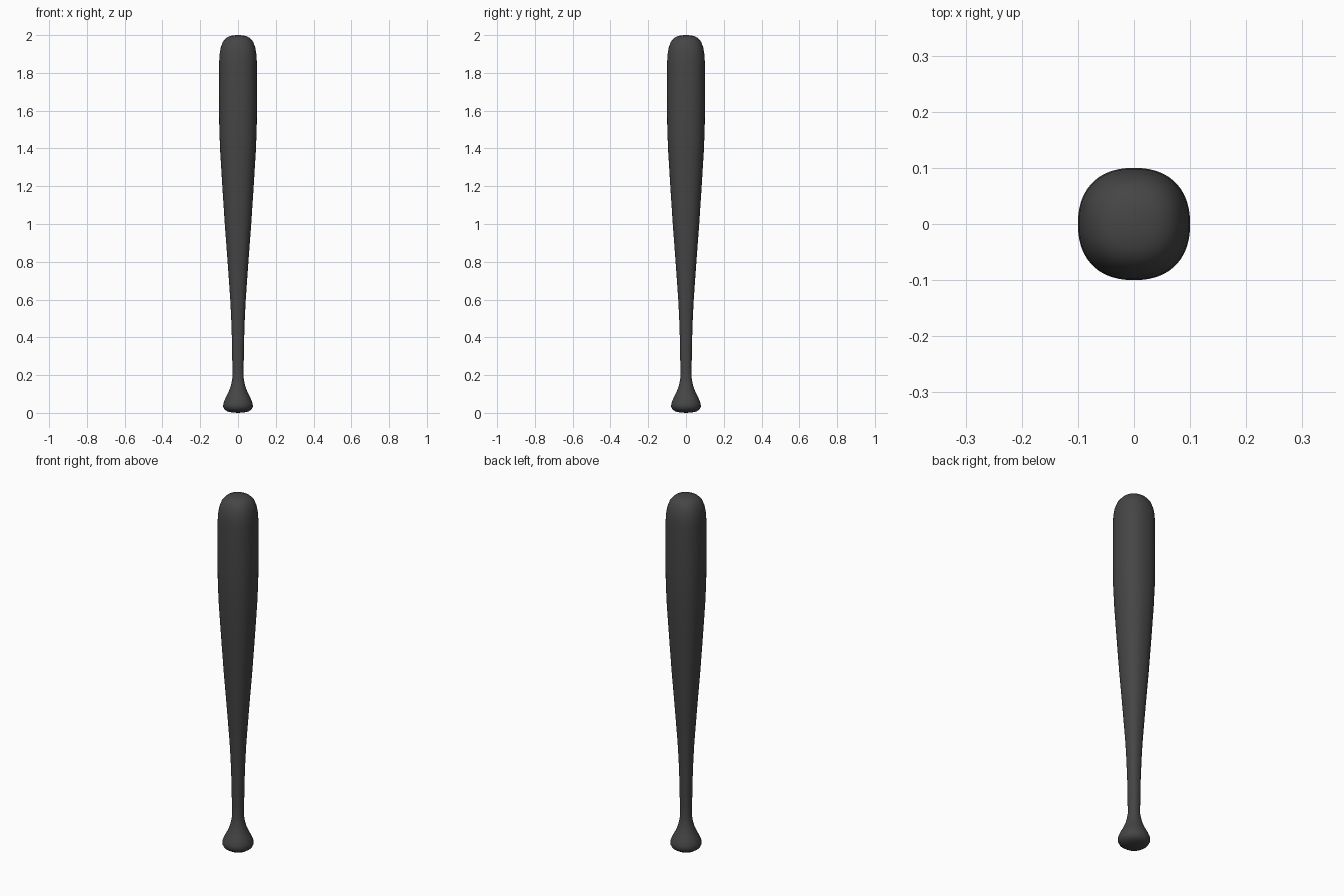
import bpy, bmesh, math

if "Cube" in bpy.data.objects:
    bpy.data.objects.remove(bpy.data.objects["Cube"])

# Profile from knob to tip: (radius, height)
profile = [(.03, .002), (.055, .007), (.071, .018), (.079, .034), (.077, .052),
           (.068, .075), (.055, .1), (.042, .13), (.034, .16), (.029, .19),
           (.03, .25), (.032, .38), (.036, .5), (.041, .6), (.055, .8),
           (.07, 1.0), (.083, 1.2), (.094, 1.38), (.099, 1.5), (.1, 1.6),
           (.1, 1.85), (.098, 1.895), (.092, 1.932), (.08, 1.965),
           (.062, 1.986), (.042, 1.995), (.02, 1.999)]
SIDES = 48


def ring(bm, r, z):
    # slightly squared round cross-section, fuller on the barrel than the knob
    n = 2.3 if z > .15 else 2.12
    verts = []
    for i in range(SIDES):
        a = 2 * math.pi * i / SIDES
        c, s = math.cos(a), math.sin(a)
        k = r / (abs(c) ** n + abs(s) ** n) ** (1 / n)
        verts.append(bm.verts.new((k * c, k * s, z)))
    return verts


# Bat body
bm = bmesh.new()
rings = [ring(bm, r, z) for r, z in profile]
for lo, hi in zip(rings, rings[1:]):
    for i in range(SIDES):
        j = (i + 1) % SIDES
        bm.faces.new((lo[i], lo[j], hi[j], hi[i]))

# Closing fans at the knob and tip
for loop, z in ((rings[0], 0), (rings[-1], 2)):
    pole = bm.verts.new((0, 0, z))
    for i in range(SIDES):
        bm.faces.new((loop[i], loop[(i + 1) % SIDES], pole))
bmesh.ops.recalc_face_normals(bm, faces=bm.faces)
for f in bm.faces:
    f.smooth = True

mesh = bpy.data.meshes.new("bat")
bm.to_mesh(mesh)
bm.free()
bat = bpy.data.objects.new("bat", mesh)
bpy.context.collection.objects.link(bat)

# Dark finish
mat = bpy.data.materials.new("dark_finish")
mat.diffuse_color = (.06, .06, .06, 1)
mat.use_nodes = True
mat.node_tree.nodes["Principled BSDF"].inputs["Base Color"].default_value = mat.diffuse_color
mesh.materials.append(mat)
